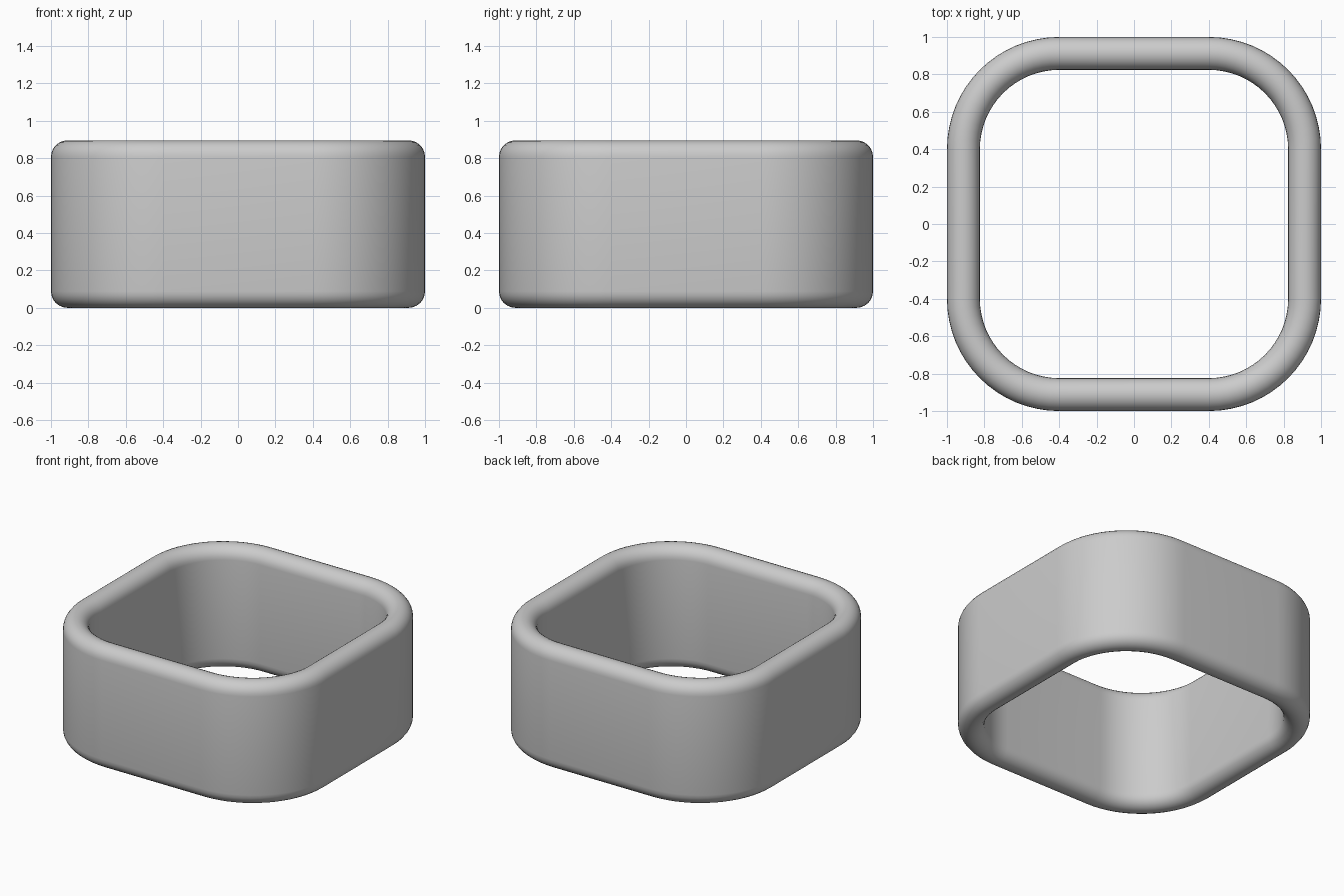
import bpy, bmesh
from math import sin, cos, pi

if "Cube" in bpy.data.objects:
    bpy.data.objects.remove(bpy.data.objects["Cube"])

H, R, T = 0.895, 0.60, 0.176      # height, outer corner radius, wall thickness
C = 1 - R                         # corner centre offset
r = T / 2                         # fully rounded rims
N, K = 16, 12                     # steps per corner, steps per rim

# wall section: (inset from outer face, height), an upright stadium
section = [(r - r * cos(pi * i / K), H - r + r * sin(pi * i / K)) for i in range(K + 1)]
section += [(r + r * cos(pi * i / K), r - r * sin(pi * i / K)) for i in range(K + 1)]

# sweep the section round a rounded square
bm = bmesh.new()
rings = []
for q, (sx, sy) in enumerate([(1, 1), (-1, 1), (-1, -1), (1, -1)]):
    for i in range(N + 1):
        a = (q + i / N) * pi / 2
        rings.append([bm.verts.new((sx * C + (R - d) * cos(a), sy * C + (R - d) * sin(a), z))
                      for d, z in section])
for A, B in zip(rings, rings[1:] + rings[:1]):
    for j in range(len(section)):
        k = (j + 1) % len(section)
        bm.faces.new((A[j], B[j], B[k], A[k])).smooth = True
bmesh.ops.recalc_face_normals(bm, faces=bm.faces)

mesh = bpy.data.meshes.new("rounded_square_band")
bm.to_mesh(mesh)
bm.free()
bpy.context.collection.objects.link(bpy.data.objects.new("rounded_square_band", mesh))
